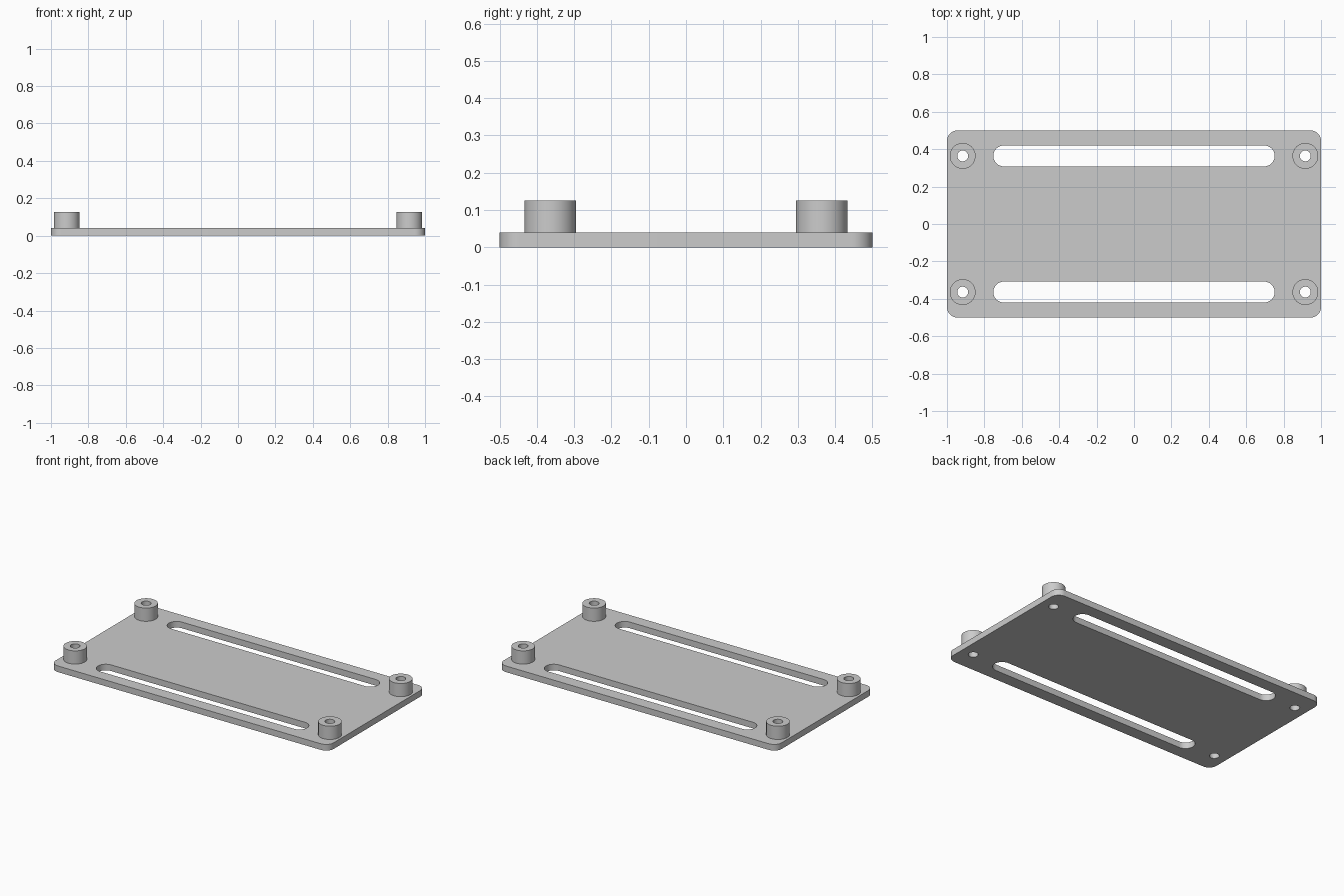
import bpy, bmesh, math

cube = bpy.data.objects.get("Cube")
if cube:
    bpy.data.objects.remove(cube, do_unlink=True)

PLATE_TOP, BOSS_TOP = 0.04, 0.126
HOLE_X, HOLE_Y = 0.916, 0.364
BOSS_R, HOLE_R = 0.069, 0.029

grey = bpy.data.materials.new("light grey")
grey.use_nodes = True
colour = (0.6, 0.6, 0.6, 1)
grey.diffuse_color = colour
grey.node_tree.nodes["Principled BSDF"].inputs["Base Color"].default_value = colour


def rounded(cx, cy, half_x, half_y, r, steps=12):
    """Outline of a rounded rectangle; also makes slots and circles."""
    points = []
    for quarter, (sx, sy) in enumerate([(1, 1), (-1, 1), (-1, -1), (1, -1)]):
        for i in range(steps + 1):
            a = (quarter + i / steps) * math.pi / 2
            points.append((cx + sx * (half_x - r) + r * math.cos(a),
                           cy + sy * (half_y - r) + r * math.sin(a)))
    return points


def circle(cx, cy, r):
    return rounded(cx, cy, r, r, r)


def extruded(name, outlines, z0, z1):
    """Solid whose first outline is the edge and the others are holes."""
    bm = bmesh.new()
    for outline in outlines:
        verts = [bm.verts.new((x, y, z0)) for x, y in outline]
        for a, b in zip(verts, verts[1:] + verts[:1]):
            bm.edges.new((a, b))
    bmesh.ops.remove_doubles(bm, verts=bm.verts[:], dist=1e-5)
    bmesh.ops.triangle_fill(bm, edges=bm.edges[:], use_beauty=True, normal=(0, 0, 1))
    new = bmesh.ops.extrude_face_region(bm, geom=bm.faces[:], use_keep_orig=True)["geom"]
    top = [v for v in new if isinstance(v, bmesh.types.BMVert)]
    bmesh.ops.translate(bm, verts=top, vec=(0, 0, z1 - z0))
    bmesh.ops.recalc_face_normals(bm, faces=bm.faces[:])
    mesh = bpy.data.meshes.new(name)
    bm.to_mesh(mesh)
    bm.free()
    mesh.materials.append(grey)
    obj = bpy.data.objects.new(name, mesh)
    bpy.context.collection.objects.link(obj)
    bpy.ops.object.select_all(action="DESELECT")
    obj.select_set(True)
    bpy.context.view_layer.objects.active = obj
    bpy.ops.object.shade_smooth_by_angle(angle=math.radians(30))


# Base plate with two long slots and four screw holes
corners = [(sx * HOLE_X, sy * HOLE_Y) for sx in (-1, 1) for sy in (-1, 1)]
slots = [rounded(0, sy * HOLE_Y, 0.752, 0.056, 0.056) for sy in (-1, 1)]
holes = [circle(x, y, HOLE_R) for x, y in corners]
extruded("base_plate", [rounded(0, 0, 1, 0.5, 0.055)] + slots + holes, 0, PLATE_TOP)

# Hollow standoffs at the corners
for x, y in corners:
    side = "left" if x > 0 else "right"
    end = "back" if y > 0 else "front"
    extruded(f"standoff_{end}_{side}", [circle(x, y, BOSS_R), circle(x, y, HOLE_R)],
             PLATE_TOP, BOSS_TOP)
